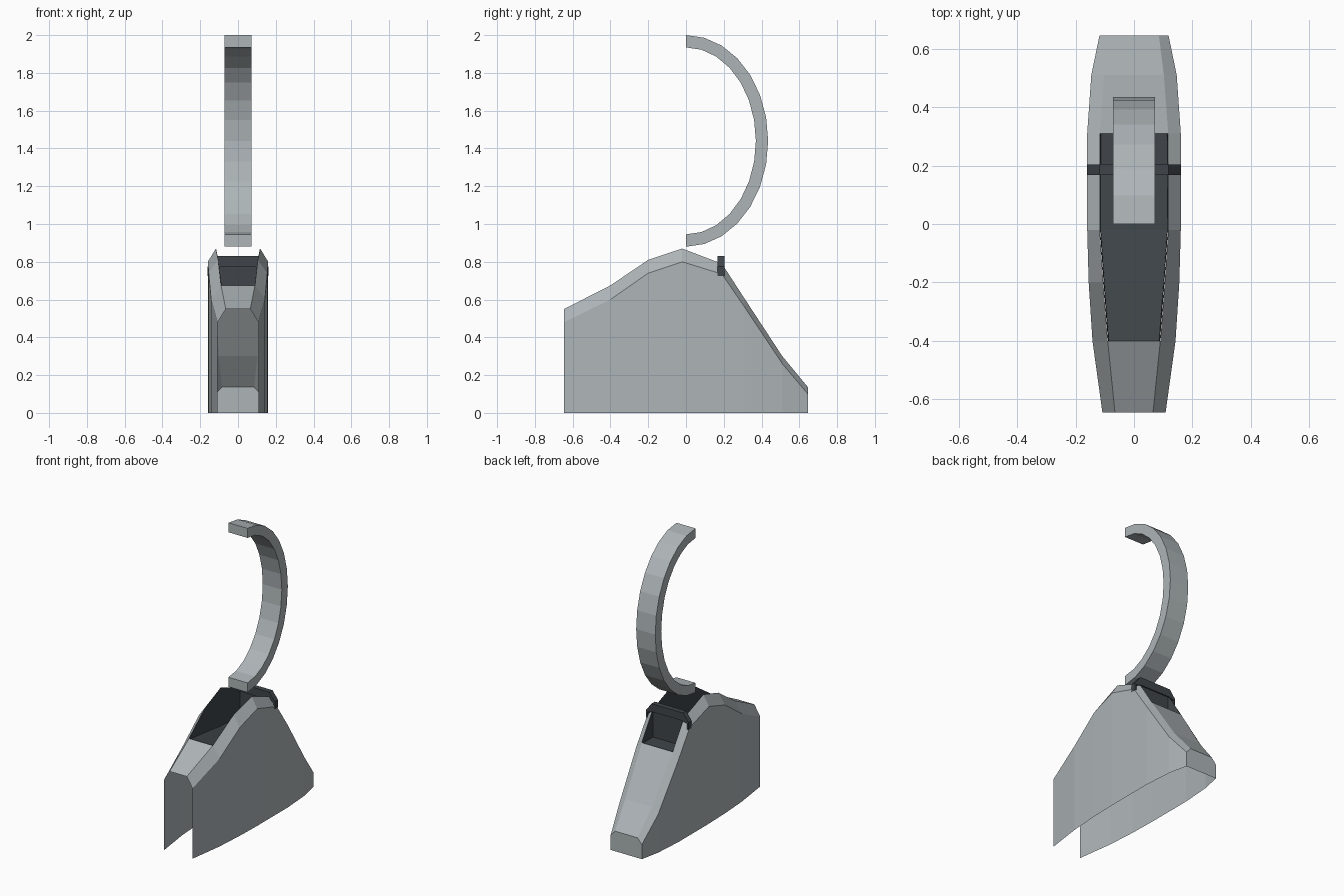
import bpy, bmesh, math

cube = bpy.data.objects.get("Cube")
if cube:
    bpy.data.objects.remove(cube, do_unlink=True)


def make_material(name, rgb):
    mat = bpy.data.materials.new(name)
    mat.use_nodes = True
    mat.diffuse_color = (*rgb, 1)
    mat.node_tree.nodes["Principled BSDF"].inputs["Base Color"].default_value = (*rgb, 1)
    return mat


GREY = make_material("light grey", (0.42, 0.46, 0.475))
DARK = make_material("dark slate", (0.05, 0.06, 0.068))


def make_object(name, bm, mat):
    bmesh.ops.recalc_face_normals(bm, faces=bm.faces)
    mesh = bpy.data.meshes.new(name)
    bm.to_mesh(mesh)
    bm.free()
    mesh.materials.append(mat)
    obj = bpy.data.objects.new(name, mesh)
    bpy.context.collection.objects.link(obj)
    return obj


def loft(bm, sections, skip=lambda i, j: False, closed=False):
    """Bridge successive cross-sections with quads; skip(i, j) leaves a gap."""
    rings = [[bm.verts.new(p) for p in s] for s in sections]
    n = len(rings[0])
    for i, (a, b) in enumerate(zip(rings, rings[1:])):
        for j in range(n if closed else n - 1):
            if not skip(i, j):
                k = (j + 1) % n
                bm.faces.new((a[j], a[k], b[k], b[j]))
    return rings


def mirrored(y, half):
    """Full cross-section from its left half, listed bottom to top."""
    return [(x, y, z) for x, z in half] + [(-x, y, z) for x, z in reversed(half)]


# Stations: y, side half-width, shoulder height, ridge half-width, ridge height
STATIONS = [
    (-0.645, 0.108, 0.48, 0.065, 0.55),
    (-0.40, 0.142, 0.60, 0.09, 0.675),
    (-0.20, 0.155, 0.74, 0.105, 0.81),
    (-0.02, 0.16, 0.80, 0.117, 0.87),
    (0.19, 0.16, 0.735, 0.117, 0.79),
    (0.31, 0.16, 0.56, 0.117, 0.605),
    (0.51, 0.146, 0.26, 0.102, 0.30),
    (0.645, 0.118, 0.10, 0.085, 0.137),
]
OPEN_FIRST, OPEN_LAST = 1, 5

# Body shell: open front and underside, open cockpit, closed tail
bm = bmesh.new()
rings = loft(
    bm,
    [mirrored(y, [(w, 0), (w, s), (r, z)]) for y, w, s, r, z in STATIONS],
    skip=lambda i, j: j == 2 and OPEN_FIRST <= i < OPEN_LAST,
)
bm.faces.new(rings[-1])
make_object("body_shell", bm, GREY)

# Cockpit lining: dark inner walls and floor
FLOOR = [0.67, 0.64, 0.61, 0.60, 0.60]
bm = bmesh.new()
tub = []
for (y, w, s, r, z), f in zip(STATIONS[OPEN_FIRST:OPEN_LAST + 1], FLOOR):
    tub.append([(r - 0.001, y, z), (r - 0.004, y, f), (0.004 - r, y, f), (0.001 - r, y, z)])
loft(bm, tub)
make_object("cockpit_lining", bm, DARK)

# Bulkhead that closes the cockpit below the rear frame
bm = bmesh.new()
panel = [(0.112, 0.60), (0.112, 0.80)]
ends = loft(bm, [mirrored(y, panel) for y in (0.18, 0.195)], closed=True)
for ring in ends:
    bm.faces.new(ring)
make_object("rear_bulkhead", bm, DARK)

# Rear frame: band bent over the body, with chamfered shoulders
bm = bmesh.new()
outer = [(0.161, 0.725), (0.161, 0.775), (0.118, 0.83)]
inner = [(0.150, 0.725), (0.150, 0.765), (0.110, 0.775)]
frame = []
for y in (0.168, 0.203):
    frame.append(mirrored(y, outer) + mirrored(y, inner)[::-1])
ends = loft(bm, frame, closed=True)
for ring in ends:
    for k in range(5):
        bm.faces.new((ring[k], ring[k + 1], ring[10 - k], ring[11 - k]))
make_object("rear_frame", bm, DARK)

# Half-ring hoop standing above the body
SEGMENTS, HALF_WIDTH, MIDDLE = 14, 0.072, 1.44
bm = bmesh.new()
arc = []
for i in range(SEGMENTS + 1):
    a = math.pi * i / SEGMENTS
    (yo, zo), (yi, zi) = [
        (ry * math.sin(a), MIDDLE + rz * math.cos(a)) for ry, rz in ((0.435, 0.56), (0.37, 0.495))
    ]
    arc.append([(-HALF_WIDTH, yo, zo), (HALF_WIDTH, yo, zo), (HALF_WIDTH, yi, zi), (-HALF_WIDTH, yi, zi)])
rings = loft(bm, arc, closed=True)
bm.faces.new(rings[0])
bm.faces.new(rings[-1])
make_object("half_ring_hoop", bm, GREY)
